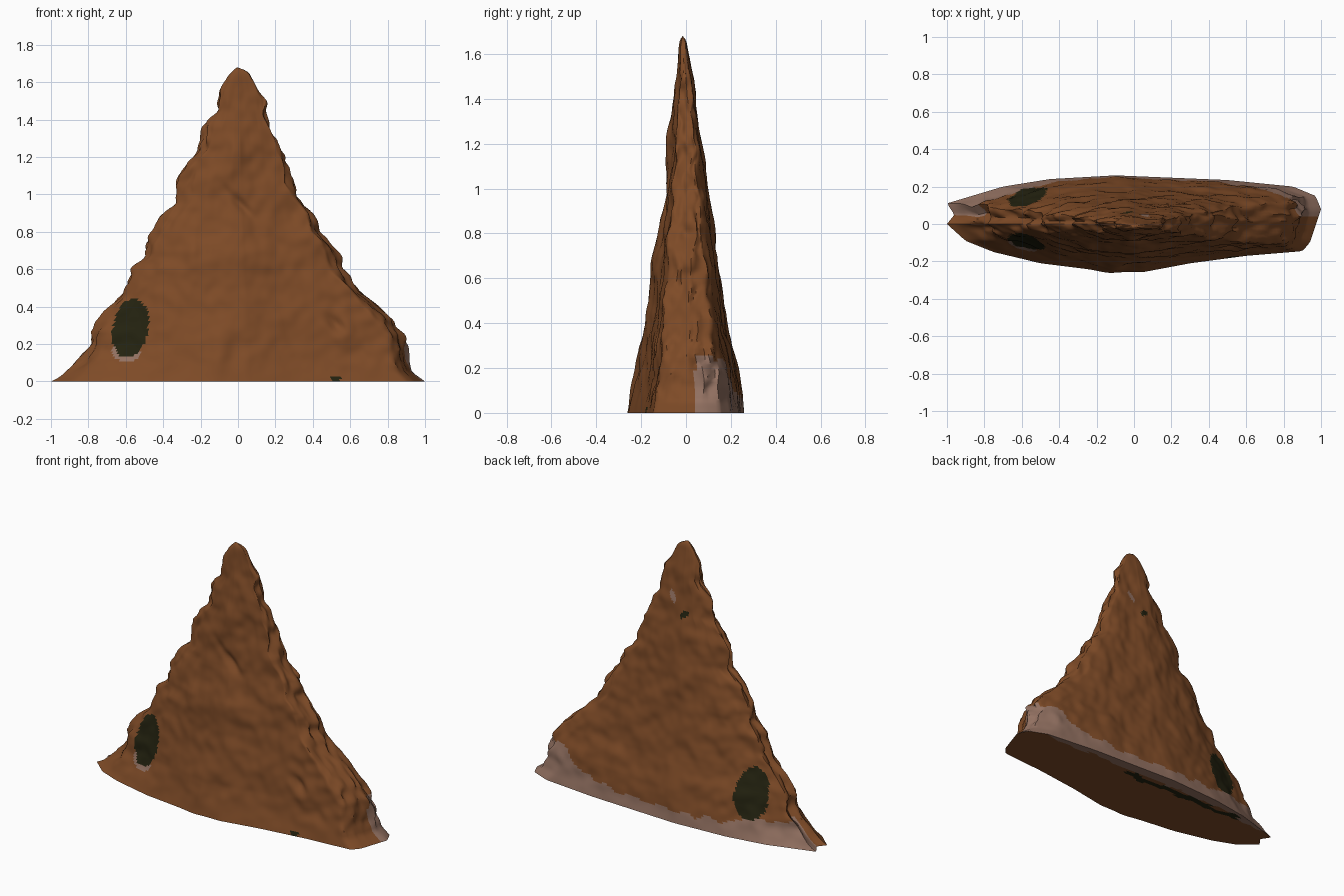
import bpy, bmesh, math
from mathutils import Vector, noise

cube = bpy.data.objects.get("Cube")
if cube:
    bpy.data.objects.remove(cube, do_unlink=True)

SEGMENTS, LEVELS, HEIGHT = 220, 125, 1.68


def material(name, color):
    mat = bpy.data.materials.new(name)
    mat.use_nodes = True
    mat.diffuse_color = (*color, 1)
    mat.node_tree.nodes["Principled BSDF"].inputs["Base Color"].default_value = (*color, 1)
    return mat


def lookup(table, t):
    """Linear interpolation in a list of (position, value) pairs."""
    for (a, va), (b, vb) in zip(table, table[1:]):
        if t <= b:
            return va + (vb - va) * max(0, (t - a) / (b - a))
    return table[-1][1]


# Footprint of the mound, anticlockwise from the left-hand tip
outline = [(-1, 0), (-.9, -.09), (-.75, -.15), (-.5, -.21), (-.12, -.257), (.05, -.257),
           (.3, -.21), (.6, -.17), (.9, -.145), (.94, -.1), (1, .08), (.97, .15),
           (.85, .2), (.5, .235), (-.1, .26), (-.45, .24), (-.7, .2), (-.9, .14),
           (-1, .11), (-.96, .05)]

# Half sizes against height: right flank, left flank, front, back
flank_right = [(0, 1), (.02, .96), (.1, .86), (.2, .79), (.27, .79), (.34, .73), (.4, .68),
               (.5, .6), (.6, .57), (.67, .5), (.74, .49), (.88, .42), (.95, .34),
               (1.1, .31), (1.2, .25), (1.24, .2), (1.36, .175), (1.45, .115),
               (1.55, .1), (1.63, .06), (1.68, .01)]
flank_left = [(0, 1), (.05, .94), (.12, .91), (.25, .88), (.33, .82), (.43, .72), (.53, .62),
              (.6, .56), (.7, .52), (.8, .43), (.9, .4), (1, .31), (1.1, .28), (1.3, .21),
              (1.37, .17), (1.5, .14), (1.54, .11), (1.65, .06), (1.68, .01)]
front = [(0, .26), (.2, .21), (.5, .17), (.7, .15), (.9, .105), (1.1, .09),
         (1.36, .065), (1.5, .045), (1.65, .03), (1.68, .02)]
back = [(0, .26), (.2, .23), (.35, .19), (.5, .165), (.7, .14), (.9, .11), (1.1, .085),
        (1.36, .045), (1.5, .028), (1.65, .005), (1.68, -.01)]
pale_band = [(-1, .2), (-.8, .14), (-.6, .13), (-.4, .08), (0, .07), (.5, .1),
             (.8, .24), (1, .27)]


def resample(points, count):
    """Even spacing along a closed outline."""
    closed = points + points[:1]
    path, run = [(0, Vector(closed[0]))], 0
    for a, b in zip(closed, closed[1:]):
        run += (Vector(b) - Vector(a)).length
        path.append((run, Vector(b)))
    return [lookup(path, run * i / count) for i in range(count)]


# Dents and swellings on the front: x, z, width, height, lean, depth
lumps = [(.01, .95, .035, .07, -.8, -.035), (-.03, 1.0, .03, .06, -.5, .012),
         (-.1, .16, .06, .14, .3, .022), (-.25, .68, .05, .09, 0, .015),
         (.52, .31, .04, .05, -.8, -.02), (.57, .25, .04, .07, 0, .015),
         (-.58, .28, .08, .13, .1, -.02)]


def lump(x, z):
    total = 0
    for cx, cz, w, h, lean, depth in lumps:
        dx = (x - cx - lean * (z - cz)) / w
        total += depth * math.exp(-dx * dx - ((z - cz) / h) ** 2)
    return total


def surface(u, v, z):
    """Point on the mound for a footprint position and a height."""
    x = u * lookup(flank_right if u < 0 else flank_left, z)
    depth = front if v < 0 else back
    y = v / .26 * lookup(depth, z)
    if z > 1.2:
        y -= .012 * (z - 1.2) / .48 * (1 - abs(v) / .26)
    fade = min(1, z / .12) * min(1, (HEIGHT - z) / .2)
    edge = abs(u) ** 3
    rough = noise.noise(Vector((u * 3, y * 22, z * 7)))
    fine = noise.noise(Vector((u * 5 + 9, y * 30, z * 17)))
    x += math.copysign(1, u) * edge * fade * (.032 * rough + .022 * fine)
    swell = noise.noise(Vector((x * 7, v * 9 + 4, z * 7)))
    grain = noise.noise(Vector((x * 17, v * 9 - 7, z * 15)))
    side = math.copysign(min(1, abs(v) / .08), v)
    y += side * fade * (.013 * swell + .006 * grain * (1 + edge))
    if v < 0:
        y += side * lump(x, z)
    return x, y, z


# Mound: rings from the middle of the underside outward, then up to the peak
footprint = resample(outline, SEGMENTS)
bm = bmesh.new()
rings = []
for k in range(1, 16):
    rings.append([bm.verts.new((p.x * k / 16, p.y * k / 16, 0)) for p in footprint])
for k in range(LEVELS):
    z = HEIGHT * k / LEVELS
    rings.append([bm.verts.new(surface(p.x, p.y, z)) for p in footprint])
for low, high in zip(rings, rings[1:]):
    for i in range(SEGMENTS):
        j = (i + 1) % SEGMENTS
        bm.faces.new((low[i], low[j], high[j], high[i]))
middle = bm.verts.new((0, 0, 0))
peak = bm.verts.new((-.005, -.015, HEIGHT))
for i in range(SEGMENTS):
    j = (i + 1) % SEGMENTS
    bm.faces.new((middle, rings[0][j], rings[0][i]))
    bm.faces.new((peak, rings[-1][i], rings[-1][j]))
bm.normal_update()

BROWN, PALE, DARK = range(3)


def oval(x, z, cx, cz, w, h, lean=0):
    return ((x - cx - lean * (z - cz)) / w) ** 2 + ((z - cz) / h) ** 2 < 1


def paint(c):
    x, y, z = c
    wobble = noise.noise(Vector((x * 9, y * 9, z * 9)))
    if z < .001:  # underside
        if -.7 < x < .2 and abs(y - .15 + .03 * wobble) < .02:
            return DARK
        return PALE if y > .19 - .12 * max(0, -x - .4) + .03 * wobble else BROWN
    if y < 0:  # front
        if oval(x, z, -.575, .285, .095, .157, .12) or oval(x, z, .525, .015, .022, .02):
            return DARK
        return PALE if oval(x, z, -.595, .165, .075, .06) else BROWN
    # back
    if oval(x, z, -.57, .27, .105 * (1.15 - z * .6), .155) or oval(x, z, -.03, 1.24, .025, .025, -.7):
        return DARK
    if oval(x, z, .06, 1.33, .02, .035, .4):
        return PALE
    return PALE if y > .04 and z < lookup(pale_band, x) + .04 * wobble else BROWN


for face in bm.faces:
    face.material_index = paint(face.calc_center_median())

mesh = bpy.data.meshes.new("mound")
bm.to_mesh(mesh)
bm.free()
for name, color in (("earth brown", (.21, .07, .02)),
                    ("pale clay", (.29, .165, .12)),
                    ("dark hollow", (.017, .016, .005))):
    mesh.materials.append(material(name, color))

mound = bpy.data.objects.new("mound", mesh)
bpy.context.collection.objects.link(mound)
bpy.ops.object.select_all(action='DESELECT')
mound.select_set(True)
bpy.context.view_layer.objects.active = mound
bpy.ops.object.shade_smooth_by_angle(angle=math.radians(45))
